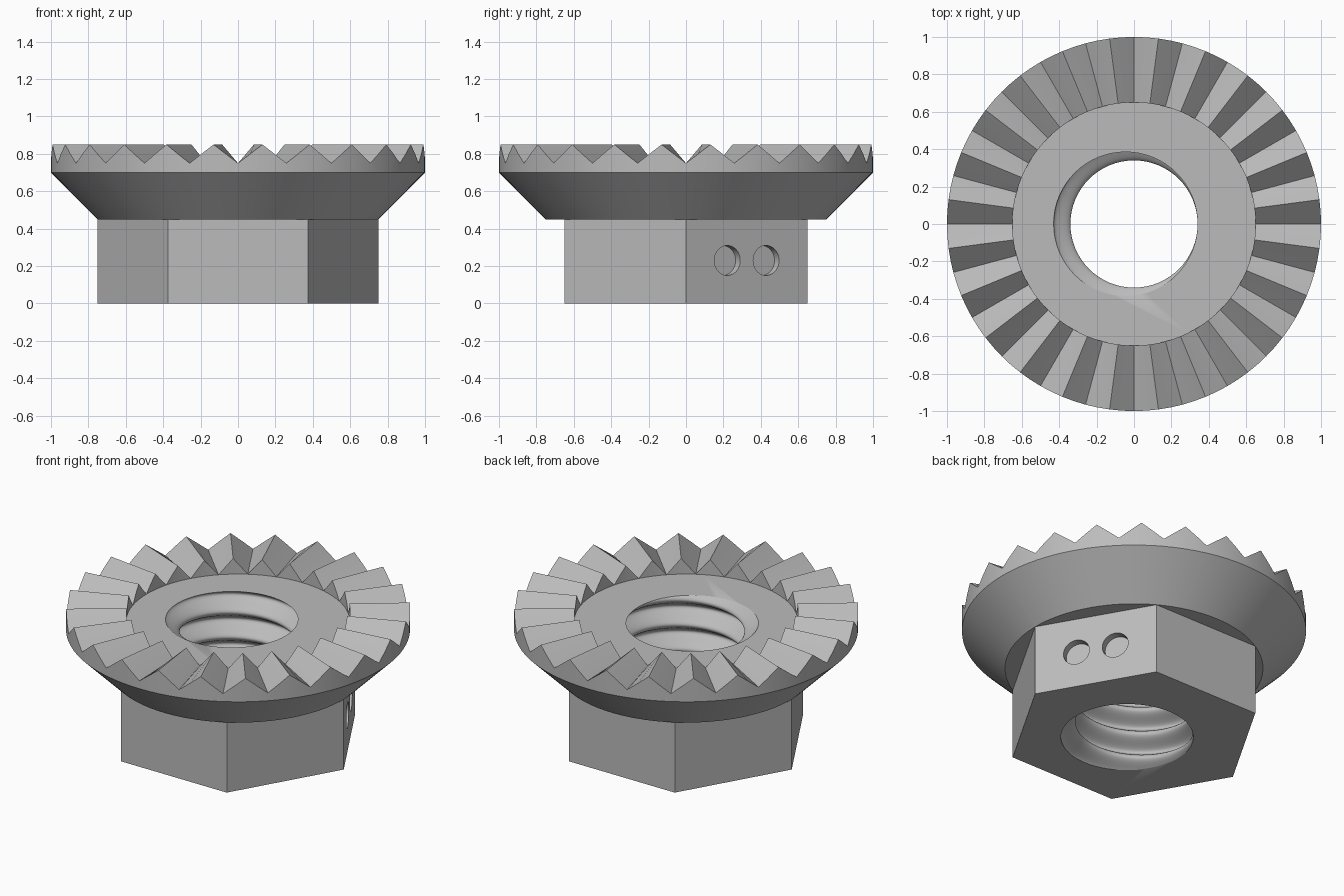
import bpy
import bmesh
from math import cos, sin, pi, radians
from mathutils import Matrix, Vector

cube = bpy.data.objects.get("Cube")
if cube:
    bpy.data.objects.remove(cube, do_unlink=True)

SEGMENTS = 96
TEETH = 24
VALLEY, PEAK = 0.75, 0.85

steel = bpy.data.materials.new("light_grey_steel")
steel.use_nodes = True
grey = (0.5, 0.5, 0.5, 1)
steel.diffuse_color = grey
steel.node_tree.nodes["Principled BSDF"].inputs["Base Color"].default_value = grey


def finish(bm, name):
    """Clean a mesh and turn it into an object."""
    bmesh.ops.remove_doubles(bm, verts=bm.verts, dist=1e-5)
    bmesh.ops.recalc_face_normals(bm, faces=bm.faces)
    mesh = bpy.data.meshes.new(name)
    bm.to_mesh(mesh)
    bm.free()
    mesh.materials.append(steel)
    obj = bpy.data.objects.new(name, mesh)
    bpy.context.collection.objects.link(obj)
    return obj


def skin(rings, name):
    """Closed solid through a stack of equal rings of points."""
    bm = bmesh.new()
    loops = [[bm.verts.new(p) for p in ring] for ring in rings]
    for a, b in zip(loops, loops[1:]):
        for i in range(len(a)):
            j = (i + 1) % len(a)
            bm.faces.new((a[i], a[j], b[j], b[i]))
    bm.faces.new(loops[0][::-1])
    bm.faces.new(loops[-1])
    return finish(bm, name)


def ring(radius, height, count=SEGMENTS, centre=(0, 0)):
    """Circle of points; height is a number or a function of the angle."""
    points = []
    for i in range(count):
        a = 2 * pi * i / count
        z = height(a) if callable(height) else height
        points.append((centre[0] + radius * cos(a), centre[1] + radius * sin(a), z))
    return points


def cylinder(name, sides, radius, depth, matrix):
    bm = bmesh.new()
    bmesh.ops.create_cone(bm, cap_ends=True, segments=sides, radius1=radius,
                          radius2=radius, depth=depth, matrix=matrix)
    return finish(bm, name)


def combine(target, tool, operation):
    """Apply a boolean and remove the tool."""
    mod = target.modifiers.new(operation.lower(), "BOOLEAN")
    mod.operation = operation
    mod.solver = "EXACT"
    mod.object = tool
    tool.hide_render = True
    bpy.context.view_layer.objects.active = target
    bpy.ops.object.modifier_apply(modifier=mod.name)
    bpy.data.objects.remove(tool, do_unlink=True)


def tooth(angle):
    """Triangle wave running around the crown."""
    t = (angle * TEETH / (2 * pi)) % 1
    return VALLEY + (PEAK - VALLEY) * (1 - abs(2 * t - 1))


# Conical flange with its toothed crown
nut = skin([ring(0.75, 0.45), ring(1, 0.7), ring(1, tooth),
            ring(0.65, tooth), ring(0.65, VALLEY)], "serrated_flange_nut")

# Hexagonal body
hexagon = cylinder("hex_body", 6, 0.75, 0.5, Matrix.Translation((0, 0, 0.25)))
# Put the hexagon's corners on the x axis
first = hexagon.data.vertices[0].co
if min(abs(v.co.y) for v in hexagon.data.vertices) > 0.1:
    hexagon.data.transform(Matrix.Rotation(radians(30), 4, "Z"))
combine(nut, hexagon, "UNION")

# Threaded bore: a circle whose centre winds up a right-handed helix
PITCH, STEPS = 0.16, 30
rows = []
for k in range(int(0.9 / PITCH * STEPS) + 1):
    z = -0.0513 + k * PITCH / STEPS
    phase = pi + 2 * pi * (z - VALLEY) / PITCH
    rows.append(ring(0.385, z, 64, (0.045 * cos(phase), 0.045 * sin(phase))))
combine(nut, skin(rows, "thread_cutter"), "DIFFERENCE")

# Two shallow round marks on one flat
normal = Vector((cos(radians(30)), sin(radians(30)), 0))
along = Vector((-normal.y, normal.x, 0))
turn = normal.to_track_quat("Z", "Y").to_matrix().to_4x4()
for side in (-1, 1):
    spot = normal * 0.65 + along * 0.12 * side + Vector((0, 0, 0.23))
    mark = cylinder("mark_cutter", 40, 0.08, 0.1, Matrix.Translation(spot) @ turn)
    combine(nut, mark, "DIFFERENCE")

# Smooth round surfaces, crisp edges
bpy.ops.object.select_all(action="DESELECT")
nut.select_set(True)
bpy.context.view_layer.objects.active = nut
bpy.ops.object.shade_smooth_by_angle(angle=radians(30))
